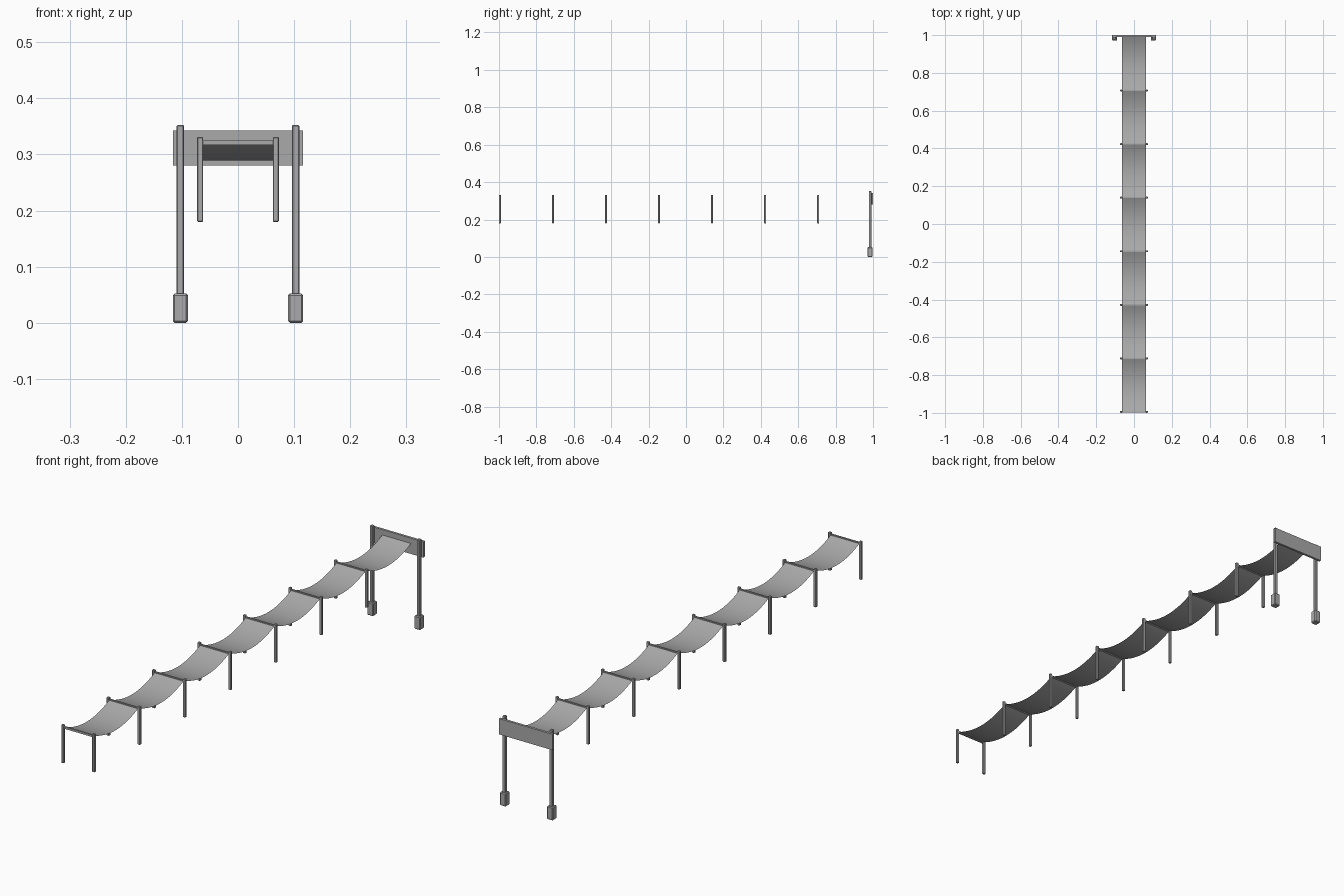
import bpy, bmesh, math

cube = bpy.data.objects.get("Cube")
if cube:
    bpy.data.objects.remove(cube, do_unlink=True)

grey = bpy.data.materials.new("plain grey")
grey.use_nodes = True
colour = (0.4, 0.4, 0.4, 1)
grey.diffuse_color = colour
grey.node_tree.nodes["Principled BSDF"].inputs["Base Color"].default_value = colour


def add_object(name, bm):
    mesh = bpy.data.meshes.new(name)
    bm.to_mesh(mesh)
    bm.free()
    mesh.materials.append(grey)
    obj = bpy.data.objects.new(name, mesh)
    bpy.context.collection.objects.link(obj)
    return obj


def box(name, x, y, z, bevel=0):
    """Box from (low, high) ranges, with optional chamfered edges."""
    bm = bmesh.new()
    bmesh.ops.create_cube(bm, size=1)
    for v in bm.verts:
        for axis, (low, high) in enumerate((x, y, z)):
            v.co[axis] = low + (v.co[axis] + 0.5) * (high - low)
    if bevel:
        bmesh.ops.bevel(bm, geom=bm.edges[:], offset=bevel, segments=1,
                        affect='EDGES', profile=0.5)
    return add_object(name, bm)


def around(centre, half):
    return (centre - half, centre + half)


SPANS = 7
START = -0.995
STEP = 0.2836
STEPS = 16
HALF_WIDTH = 0.063


def cloth(name, y0):
    """Single sheet hanging in a shallow parabola between two bars."""
    bm = bmesh.new()
    rows = []
    for i in range(STEPS + 1):
        t = i / STEPS
        z = 0.322 - 0.033 * 4 * t * (1 - t)
        rows.append([bm.verts.new((x, y0 + STEP * t, z))
                     for x in (-HALF_WIDTH, HALF_WIDTH)])
    for a, b in zip(rows, rows[1:]):
        face = bm.faces.new((a[0], a[1], b[1], b[0]))
        face.smooth = True
    return add_object(name, bm)


# Hanging sheets, each with a pair of stakes and a cross bar
for n in range(SPANS):
    y = START + n * STEP
    cloth(f"hanging_sheet_{n + 1}", y)
    box(f"cross_bar_{n + 1}", around(0, 0.066), around(y, 0.003), (0.317, 0.325))
    for side, s in (("left", 1), ("right", -1)):
        box(f"{side}_stake_{n + 1}", around(s * 0.0675, 0.0055),
            around(y, 0.005), (0.18, 0.331), 0.0015)

# End gate: two tall posts on footings with a board behind
for side, s in (("left", 1), ("right", -1)):
    box(f"{side}_gate_post", around(s * 0.1027, 0.0067),
        around(0.984, 0.0067), (0.04, 0.3525), 0.002)
    box(f"{side}_footing", around(s * 0.1027, 0.0133),
        around(0.984, 0.0133), (0, 0.052), 0.003)
box("gate_board", around(0, 0.1162), (0.9905, 1.0), (0.2805, 0.343))
